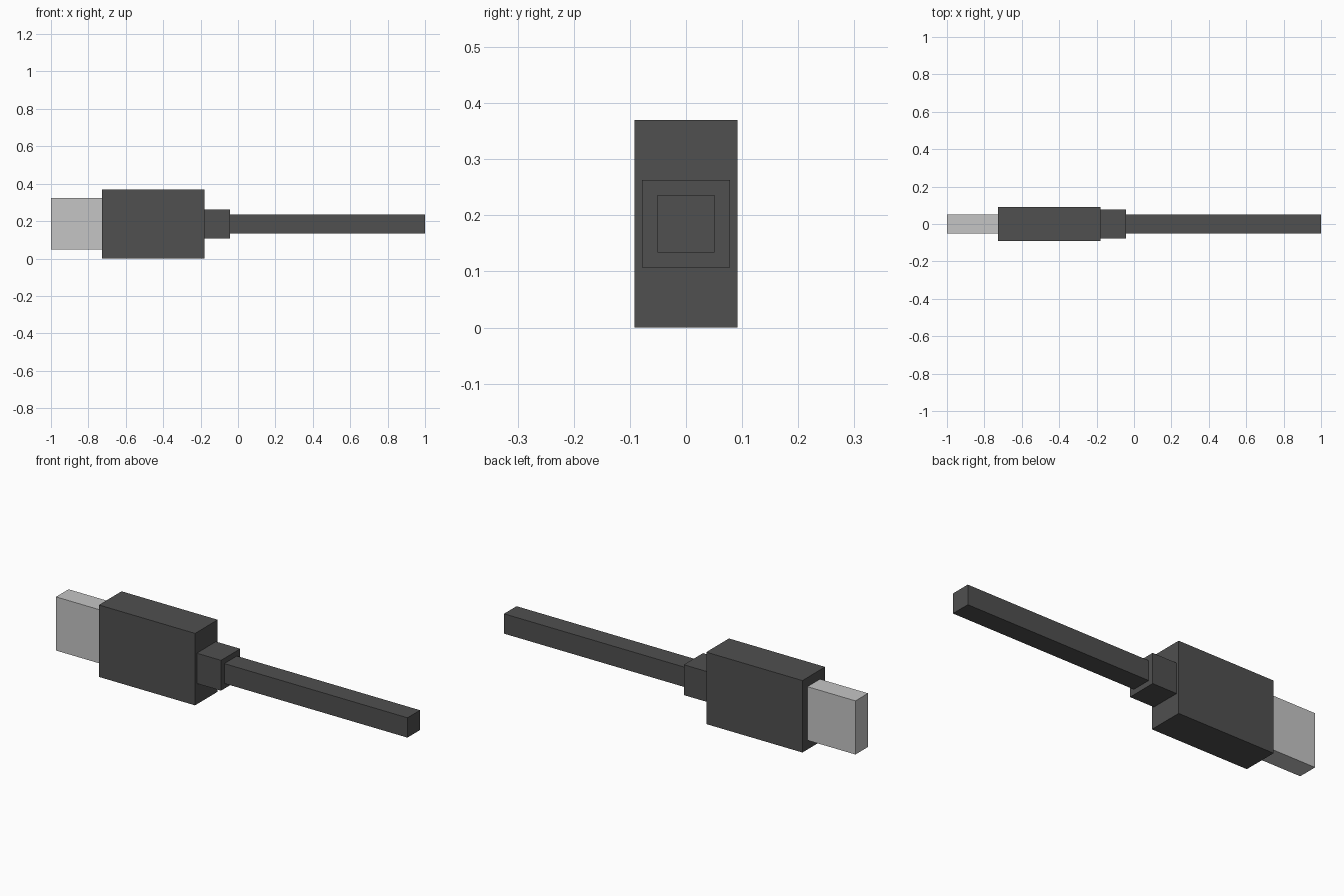
import bpy
import bmesh

if "Cube" in bpy.data.objects:
    bpy.data.objects.remove(bpy.data.objects["Cube"])

MID_Z = 0.185  # shared centre line of all parts


def material(name, value):
    mat = bpy.data.materials.new(name)
    mat.diffuse_color = (value, value, value, 1)
    mat.use_nodes = True
    mat.node_tree.nodes["Principled BSDF"].inputs["Base Color"].default_value = mat.diffuse_color
    return mat


def box(name, x0, x1, half_y, half_z, mat):
    """Box along the centre line from x0 to x1."""
    bm = bmesh.new()
    bmesh.ops.create_cube(bm, size=1)
    for v in bm.verts:
        v.co.x = x1 if v.co.x > 0 else x0
        v.co.y *= 2 * half_y
        v.co.z = MID_Z + v.co.z * 2 * half_z
    mesh = bpy.data.meshes.new(name)
    bm.to_mesh(mesh)
    bm.free()
    mesh.materials.append(mat)
    obj = bpy.data.objects.new(name, mesh)
    bpy.context.collection.objects.link(obj)
    return obj


dark = material("dark_plastic", 0.08)
metal = material("light_metal", 0.56)

box("metal_plug", -1.0, -0.727, 0.051, 0.138, metal)
box("plug_housing", -0.727, -0.18, 0.092, 0.185, dark)
box("strain_relief", -0.18, -0.042, 0.078, 0.078, dark)
box("cable", -0.042, 1.0, 0.051, 0.051, dark)
